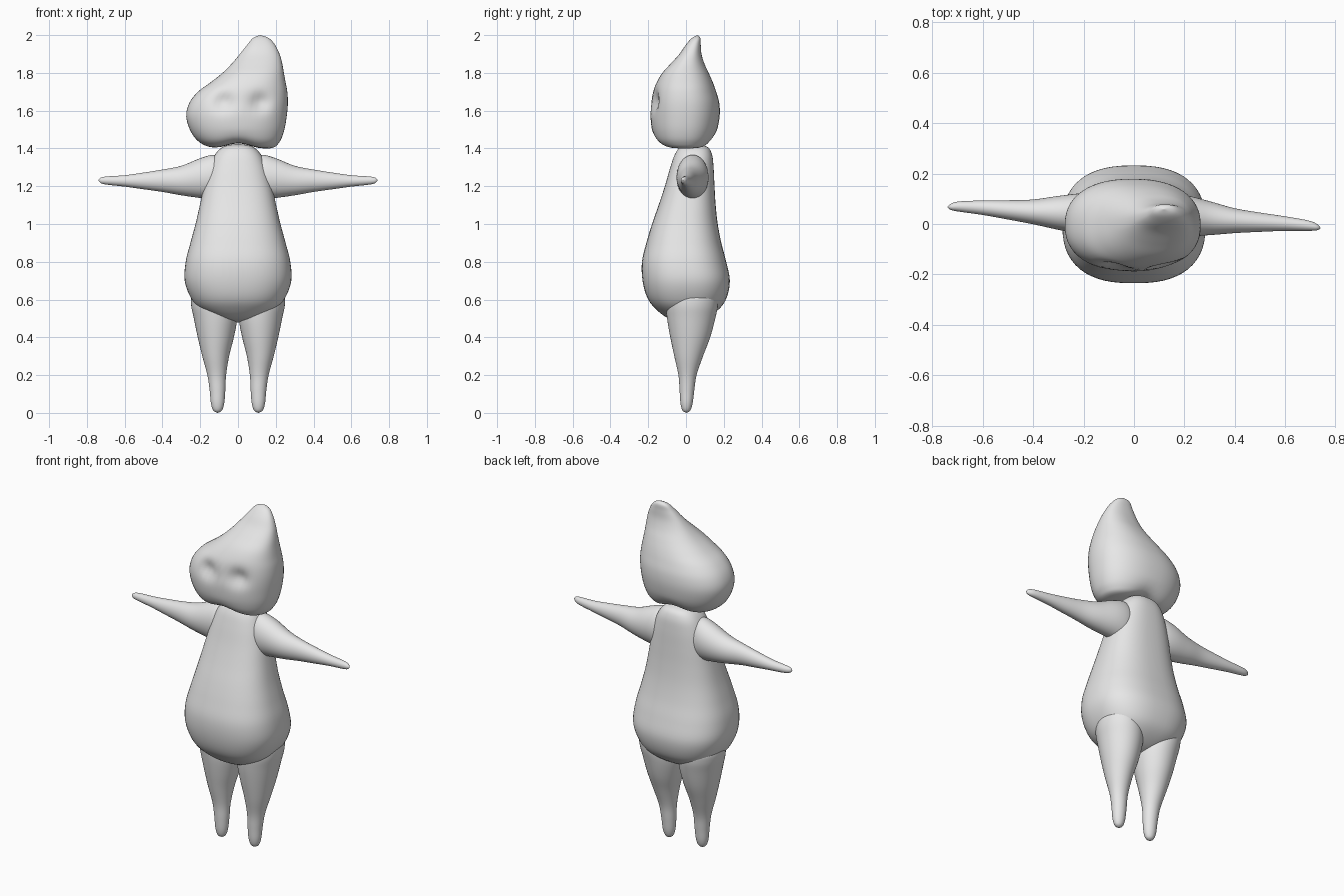
import bpy, bmesh, math

grey = bpy.data.materials.new("plain grey")
grey.diffuse_color = (0.8, 0.8, 0.8, 1)


def spline(rows, steps=5):
    """Smooth the section list with a Catmull-Rom curve."""
    out = []
    for i in range(len(rows) - 1):
        p0, p1 = rows[max(i - 1, 0)], rows[i]
        p2, p3 = rows[i + 1], rows[min(i + 2, len(rows) - 1)]
        for s in range(steps):
            t = s / steps
            out.append([0.5 * (2 * b + (c - a) * t + (2 * a - 5 * b + 4 * c - d) * t ** 2
                               + (3 * b - a - 3 * c + d) * t ** 3)
                        for a, b, c, d in zip(p0, p1, p2, p3)])
    return out + [list(rows[-1])]


def loft(name, rows, power=2.0, along_x=False, shape=None, n=56):
    """Skin rounded sections: (position, a_min, a_max, b_min, b_max)."""
    bm = bmesh.new()
    rings = []
    secs = spline(rows)
    for k, (t, a0, a1, b0, b1) in enumerate(secs):
        ca, cb, ra, rb = (a0 + a1) / 2, (b0 + b1) / 2, (a1 - a0) / 2, (b1 - b0) / 2
        pole = k in (0, len(secs) - 1)
        ring = []
        for j in range(1 if pole else n):
            u = 2 * math.pi * j / n
            c, s = math.cos(u), math.sin(u)
            a = ca + (0 if pole else ra * math.copysign(abs(c) ** (2 / power), c))
            b = cb + (0 if pole else rb * math.copysign(abs(s) ** (2 / power), s))
            co = (t, a, b) if along_x else (a, b, t)
            ring.append(bm.verts.new(shape(*co) if shape else co))
        rings.append(ring)
    for r, q in zip(rings, rings[1:]):
        for j in range(n):
            quad = [r[j % len(r)], r[(j + 1) % len(r)], q[(j + 1) % len(q)], q[j % len(q)]]
            bm.faces.new(list(dict.fromkeys(quad)))
    bmesh.ops.recalc_face_normals(bm, faces=bm.faces)
    me = bpy.data.meshes.new(name)
    bm.to_mesh(me)
    bm.free()
    me.materials.append(grey)
    me.shade_smooth()
    ob = bpy.data.objects.new(name, me)
    bpy.context.collection.objects.link(ob)
    return ob


# Pear-shaped body
loft("body", [
    (0.478, 0, 0, 0.02, 0.02), (0.50, -0.10, 0.10, -0.09, 0.10),
    (0.55, -0.20, 0.20, -0.16, 0.175), (0.61, -0.25, 0.25, -0.205, 0.215),
    (0.70, -0.282, 0.282, -0.23, 0.232), (0.80, -0.277, 0.277, -0.233, 0.213),
    (0.90, -0.252, 0.252, -0.21, 0.187), (1.00, -0.225, 0.225, -0.18, 0.168),
    (1.10, -0.202, 0.202, -0.145, 0.157), (1.20, -0.18, 0.18, -0.112, 0.151),
    (1.30, -0.152, 0.152, -0.083, 0.146), (1.37, -0.12, 0.12, -0.058, 0.137),
    (1.41, -0.075, 0.075, -0.025, 0.11), (1.425, 0, 0, 0.04, 0.04)], power=2.5)


# Lopsided head leaning to a point, with two eye hollows and a raised mouth line
def face(x, y, z):
    if y < 0:
        for ex in (-0.075, 0.115):
            y += 0.032 * math.exp(-((x - ex) / 0.05) ** 2 - ((z - 1.645) / 0.05) ** 2)
    z += 0.03 * math.exp(-(x / 0.09) ** 2) * max(0, (1.5 - z) / 0.1)
    return x, y, z


loft("head", [
    (1.395, 0.02, 0.02, 0, 0), (1.40, -0.12, 0.17, -0.10, 0.09),
    (1.43, -0.20, 0.217, -0.152, 0.132), (1.49, -0.25, 0.243, -0.178, 0.162),
    (1.57, -0.274, 0.258, -0.188, 0.178), (1.64, -0.258, 0.264, -0.186, 0.176),
    (1.70, -0.212, 0.261, -0.174, 0.16), (1.75, -0.145, 0.252, -0.155, 0.142),
    (1.80, -0.082, 0.243, -0.125, 0.12), (1.85, -0.032, 0.234, -0.08, 0.097),
    (1.90, 0.01, 0.22, -0.035, 0.082), (1.95, 0.05, 0.195, 0.0, 0.078),
    (1.985, 0.08, 0.162, 0.032, 0.076), (2.0, 0.118, 0.118, 0.06, 0.06)],
    power=2.3, shape=face)

# Tapered arms, the left one swept slightly backwards
arm = [
    (0.08, 0.035, 0.035, 1.25, 1.25), (0.095, -0.03, 0.10, 1.16, 1.34),
    (0.13, -0.048, 0.118, 1.132, 1.366), (0.20, -0.05, 0.115, 1.138, 1.348),
    (0.30, -0.044, 0.09, 1.152, 1.308), (0.40, -0.036, 0.062, 1.17, 1.288),
    (0.50, -0.031, 0.045, 1.184, 1.272), (0.60, -0.027, 0.03, 1.198, 1.258),
    (0.69, -0.027, 0.014, 1.208, 1.252), (0.725, -0.025, 0.0, 1.216, 1.246),
    (0.74, -0.016, -0.016, 1.231, 1.231)]
loft("right_arm", arm, along_x=True)
loft("left_arm", arm, along_x=True,
     shape=lambda x, y, z: (-x, y + 0.14 * (x - 0.15), z))

# Tapered legs with rounded feet
leg = [
    (0.0, 0.108, 0.108, 0.002, 0.002), (0.012, 0.086, 0.13, -0.018, 0.022),
    (0.05, 0.073, 0.143, -0.029, 0.035), (0.12, 0.067, 0.15, -0.034, 0.044),
    (0.20, 0.063, 0.162, -0.04, 0.056), (0.30, 0.047, 0.189, -0.062, 0.09),
    (0.40, 0.022, 0.213, -0.083, 0.128), (0.50, 0.004, 0.234, -0.1, 0.155),
    (0.57, 0.01, 0.248, -0.105, 0.168), (0.62, 0.04, 0.245, -0.09, 0.16),
    (0.65, 0.08, 0.21, -0.04, 0.11), (0.66, 0.145, 0.145, 0.03, 0.03)]
loft("right_leg", leg)
loft("left_leg", leg, shape=lambda x, y, z: (-x, y, z))
